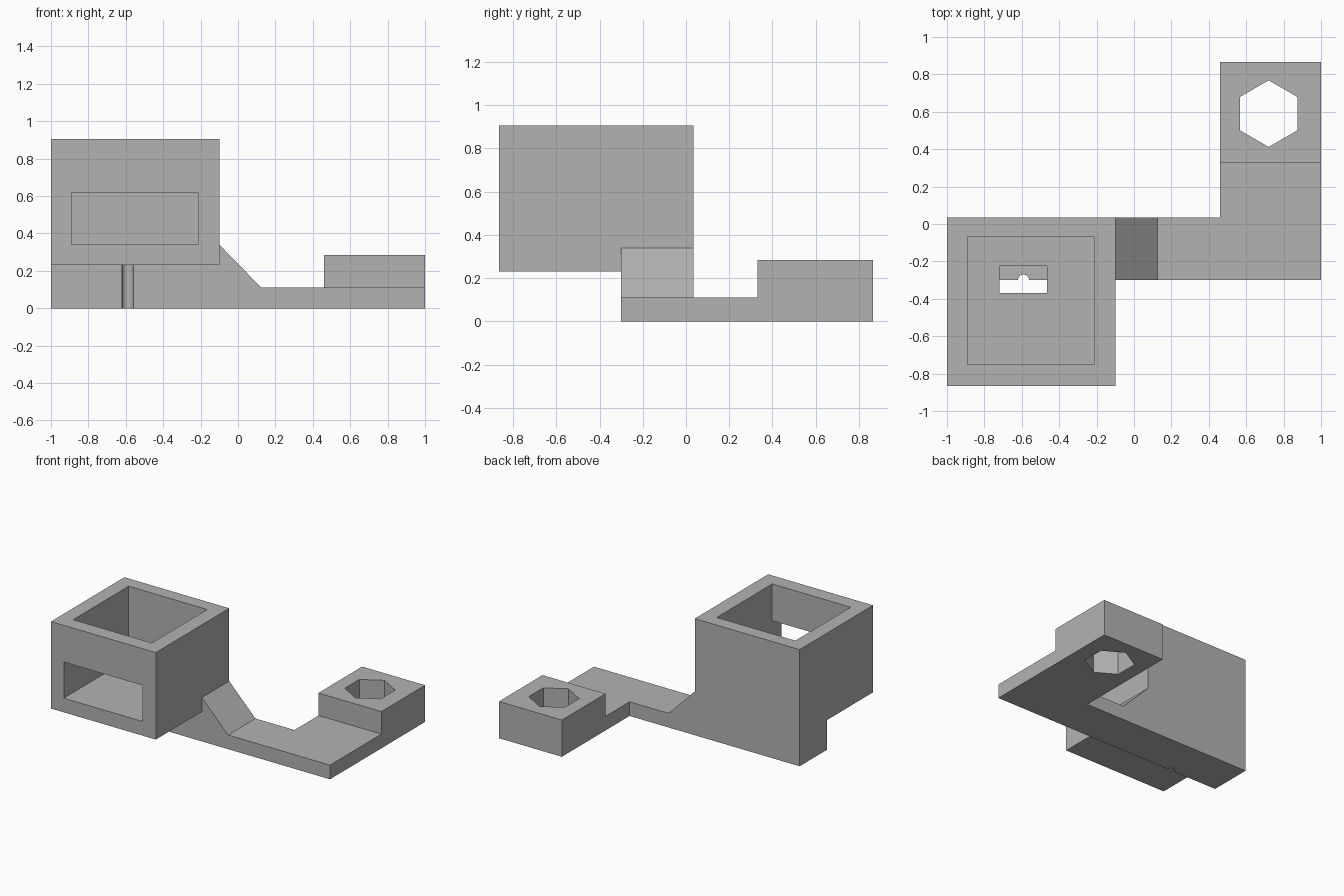
import bpy, bmesh, math
from mathutils import Vector

cube = bpy.data.objects.get("Cube")
if cube:
    bpy.data.objects.remove(cube, do_unlink=True)

grey = bpy.data.materials.new("plain grey")
grey.use_nodes = True
COLOUR = (0.45, 0.45, 0.45, 1)
grey.diffuse_color = COLOUR
grey.node_tree.nodes["Principled BSDF"].inputs["Base Color"].default_value = COLOUR


def prism(name, points, sweep):
    """Extrude a closed outline of 3D points along a vector."""
    bm = bmesh.new()
    face = bm.faces.new([bm.verts.new(p) for p in points])
    new = bmesh.ops.extrude_face_region(bm, geom=[face])["geom"]
    verts = [v for v in new if isinstance(v, bmesh.types.BMVert)]
    bmesh.ops.translate(bm, verts=verts, vec=Vector(sweep))
    bmesh.ops.recalc_face_normals(bm, faces=bm.faces)
    mesh = bpy.data.meshes.new(name)
    bm.to_mesh(mesh)
    bm.free()
    mesh.materials.append(grey)
    obj = bpy.data.objects.new(name, mesh)
    bpy.context.scene.collection.objects.link(obj)
    return obj


def box(name, x0, x1, y0, y1, z0, z1):
    outline = [(x0, y0, z0), (x1, y0, z0), (x1, y1, z0), (x0, y1, z0)]
    return prism(name, outline, (0, 0, z1 - z0))


def column(name, x, y, radius, sides, z0, z1):
    angles = [math.pi / 2 + math.tau * i / sides for i in range(sides)]
    outline = [(x + radius * math.cos(a), y + radius * math.sin(a), z0) for a in angles]
    return prism(name, outline, (0, 0, z1 - z0))


def combine(target, tool, operation):
    """Apply a boolean and remove the tool object."""
    tool.hide_render = True
    mod = target.modifiers.new(operation.lower(), "BOOLEAN")
    mod.operation, mod.solver, mod.object = operation, "EXACT", tool
    bpy.context.view_layer.objects.active = target
    bpy.ops.object.modifier_apply(modifier=mod.name)
    bpy.data.objects.remove(tool, do_unlink=True)


FRONT, BACK = -0.30, 0.035

# Arm with raised block and sloping gusset
arm_outline = [(-1, 0), (1, 0), (1, 0.11), (0.125, 0.11), (-0.1, 0.34), (-0.1, 0.23), (-1, 0.23)]
bracket = prism("bracket", [(x, FRONT, z) for x, z in arm_outline], (0, BACK - FRONT, 0))
combine(bracket, column("groove_cutter", -0.59, FRONT, 0.03, 24, -0.1, 0.4), "DIFFERENCE")

# Open-topped holder with front window and floor slot
holder = box("holder", -1, -0.1, -0.865, BACK, 0.23, 0.905)
for cutter in (
    box("cavity_cutter", -0.89, -0.215, -0.75, -0.07, 0.34, 1.1),
    box("window_cutter", -0.89, -0.215, -1, -0.6, 0.34, 0.62),
    box("slot_cutter", -0.72, -0.465, -0.37, -0.225, 0.1, 0.5),
):
    combine(holder, cutter, "DIFFERENCE")

# Stepped pad with hexagonal through hole
pad_outline = [(BACK, 0), (0.865, 0), (0.865, 0.285), (0.33, 0.285), (0.33, 0.11), (BACK, 0.11)]
pad = prism("pad", [(0.46, y, z) for y, z in pad_outline], (0.54, 0, 0))
combine(pad, column("hexagon_cutter", 0.72, 0.59, 0.178, 6, -0.1, 0.5), "DIFFERENCE")

# Join into one solid
combine(bracket, pad, "UNION")
combine(bracket, holder, "UNION")
